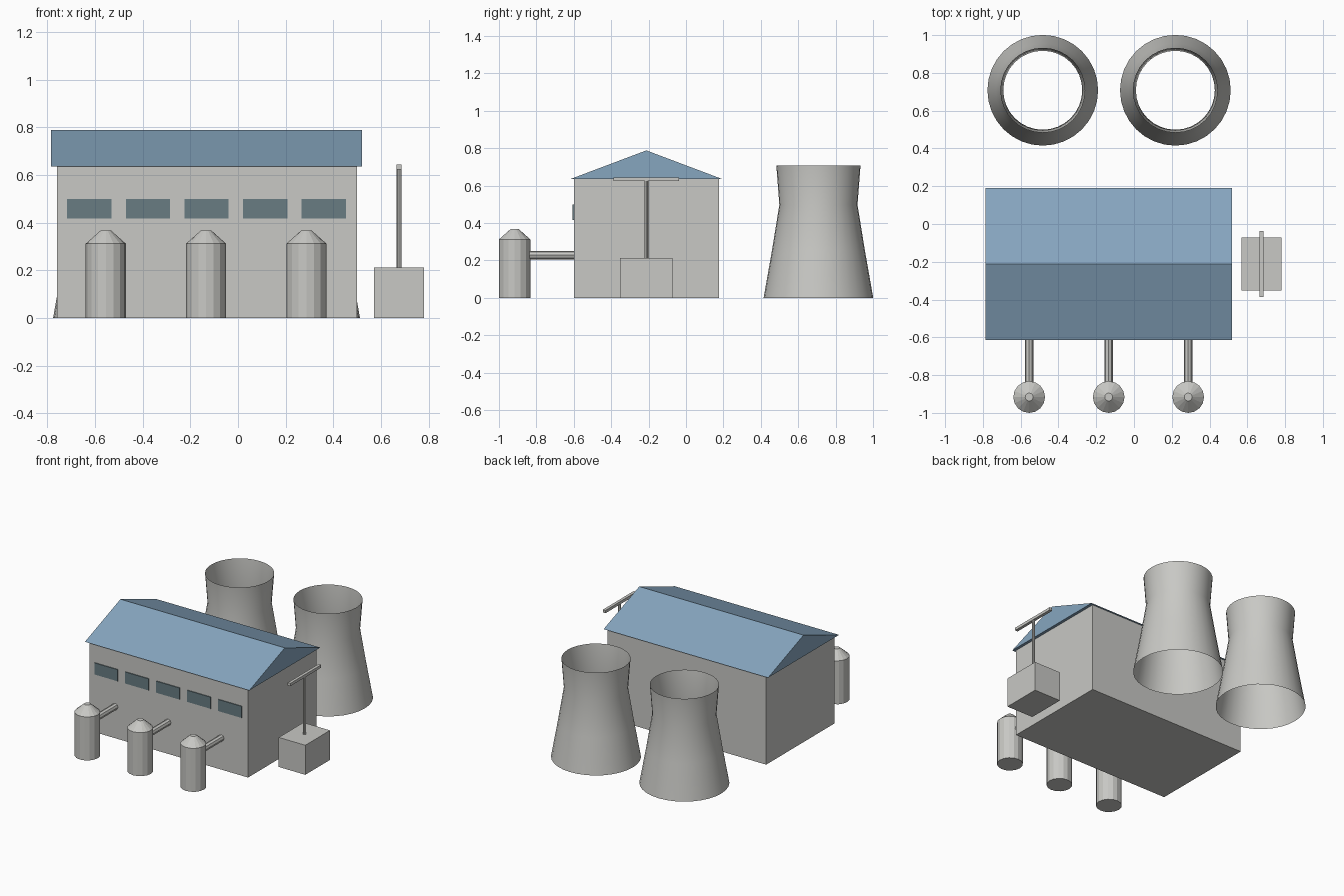
import bpy, bmesh, math
from mathutils import Vector

cube = bpy.data.objects.get("Cube")
if cube:
    bpy.data.objects.remove(cube, do_unlink=True)


def make_material(name, color):
    m = bpy.data.materials.new(name)
    m.use_nodes = True
    m.diffuse_color = (*color, 1)
    m.node_tree.nodes["Principled BSDF"].inputs["Base Color"].default_value = (*color, 1)
    return m


GREY = make_material("concrete grey", (0.58, 0.58, 0.555))
BLUE = make_material("roof blue", (0.24, 0.38, 0.52))
GLASS = make_material("window slate", (0.14, 0.2, 0.225))


def finish(name, bm, mat, smooth=False):
    me = bpy.data.meshes.new(name)
    bmesh.ops.recalc_face_normals(bm, faces=bm.faces)
    for f in bm.faces:
        f.smooth = smooth
    bm.to_mesh(me)
    bm.free()
    me.materials.append(mat)
    ob = bpy.data.objects.new(name, me)
    bpy.context.scene.collection.objects.link(ob)
    return ob


def box(name, lo, hi, mat):
    bm = bmesh.new()
    bmesh.ops.create_cube(bm, size=1)
    lo, hi = Vector(lo), Vector(hi)
    for v in bm.verts:
        v.co = (lo + hi) / 2 + v.co * (hi - lo)
    return finish(name, bm, mat)


def lathe(name, profile, sides, loc, mat, caps=True, smooth=False):
    """Revolve (radius, height) points about z."""
    bm = bmesh.new()
    rings = []
    for r, z in profile:
        angles = [2 * math.pi * i / sides for i in range(sides)]
        rings.append([bm.verts.new((r * math.cos(a), r * math.sin(a), z)) for a in angles])
    for a, b in zip(rings, rings[1:]):
        for i in range(sides):
            j = (i + 1) % sides
            bm.faces.new((a[i], a[j], b[j], b[i]))
    if caps:
        bm.faces.new(rings[0])
        bm.faces.new(rings[-1])
    ob = finish(name, bm, mat, smooth)
    ob.location = loc
    return ob


# Main hall
MID_Y = -0.212
FRONT = MID_Y - 0.388
box("hall_walls", (-0.76, FRONT, 0), (0.5, MID_Y + 0.388, 0.637), GREY)

# Gabled roof: triangle extruded along x
bm = bmesh.new()
gable = [(MID_Y - 0.403, 0.636), (MID_Y + 0.403, 0.636), (MID_Y, 0.788)]
face = bm.faces.new([bm.verts.new((-0.785, y, z)) for y, z in gable])
ext = bmesh.ops.extrude_face_region(bm, geom=[face])
moved = [g for g in ext["geom"] if isinstance(g, bmesh.types.BMVert)]
bmesh.ops.translate(bm, verts=moved, vec=(1.305, 0, 0))
finish("gable_roof", bm, BLUE)

# Window row on the front wall
for i in range(5):
    x = -0.624 + i * 0.246
    box(f"window_{i + 1}", (x - 0.093, FRONT - 0.006, 0.417),
        (x + 0.093, FRONT + 0.001, 0.5), GLASS)

# Storage tanks with pipes into the front wall
for i in range(3):
    x = -0.555 + i * 0.421
    lathe(f"tank_{i + 1}", [(0.084, 0), (0.084, 0.312), (0.021, 0.368)],
          16, (x, -0.916, 0), GREY)
    pipe = lathe(f"pipe_{i + 1}", [(0.0225, 0), (0.0225, 0.26)],
                 8, (x, FRONT + 0.01, 0.228), GREY)
    pipe.rotation_euler.x = math.pi / 2

# Cooling towers: open thin shells
for i, x in enumerate((-0.483, 0.219)):
    lathe(f"cooling_tower_{i + 1}",
          [(0.293, 0), (0.249, 0.25), (0.209, 0.497), (0.225, 0.706)],
          32, (x, 0.708, 0), GREY, caps=False, smooth=True)

# Transformer box with mast and crossbar
MAST_X = 0.676
box("transformer_box", (0.57, MID_Y - 0.14, 0), (0.781, MID_Y + 0.14, 0.212), GREY)
lathe("mast", [(0.0105, 0.21), (0.0105, 0.635)], 8, (MAST_X, MID_Y, 0), GREY)
box("crossbar", (MAST_X - 0.0105, MID_Y - 0.175, 0.624),
    (MAST_X + 0.0105, MID_Y + 0.175, 0.644), GREY)
